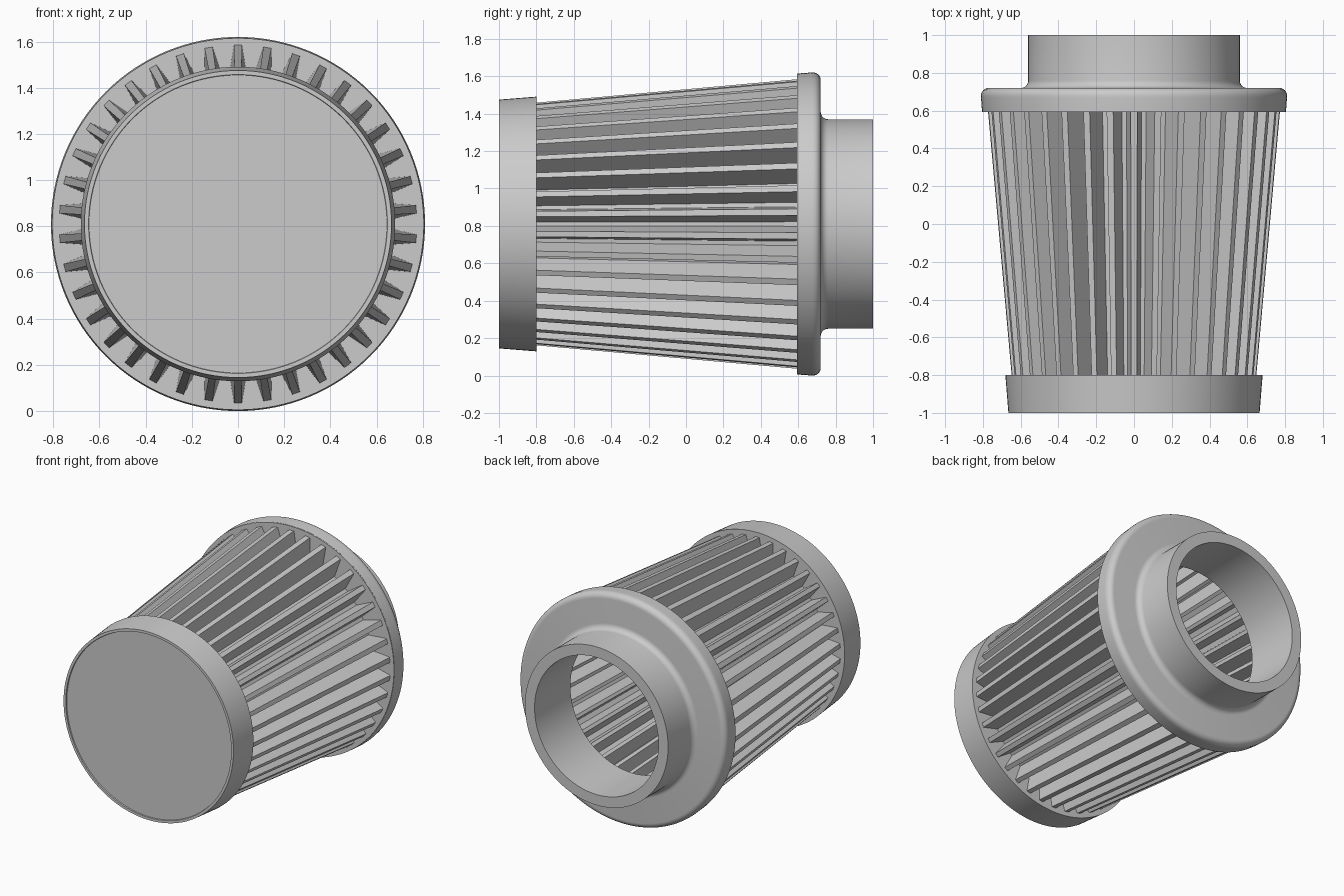
import bpy, bmesh, math
from math import cos, sin, pi, radians

if "Cube" in bpy.data.objects:
    bpy.data.objects.remove(bpy.data.objects["Cube"])

CZ = 0.81      # height of the filter axis
SEG = 128


def finish(name, bm):
    bmesh.ops.recalc_face_normals(bm, faces=bm.faces)
    me = bpy.data.meshes.new(name)
    bm.to_mesh(me)
    bm.free()
    ob = bpy.data.objects.new(name, me)
    bpy.context.collection.objects.link(ob)
    return ob


def arc(cy, cr, rad, a0, a1, n=6):
    """Arc points (y, r) for a lathe profile."""
    return [(cy + rad * cos(radians(a0 + (a1 - a0) * i / n)),
             cr + rad * sin(radians(a0 + (a1 - a0) * i / n))) for i in range(n + 1)]


def lathe(name, profile, closed):
    """Revolve a (y, r) profile around the y axis at height CZ."""
    bm = bmesh.new()
    rings = []
    for y, r in profile:
        if r == 0:
            rings.append([bm.verts.new((0, y, CZ))] * SEG)
        else:
            rings.append([bm.verts.new((r * cos(2 * pi * i / SEG), y, CZ + r * sin(2 * pi * i / SEG)))
                          for i in range(SEG)])
    pairs = list(zip(rings, rings[1:]))
    if closed:
        pairs.append((rings[-1], rings[0]))
    for a, b in pairs:
        for i in range(SEG):
            j = (i + 1) % SEG
            bm.faces.new(list(dict.fromkeys((a[i], a[j], b[j], b[i]))))
    ob = finish(name, bm)
    bpy.context.view_layer.objects.active = ob
    ob.select_set(True)
    bpy.ops.object.shade_smooth_by_angle(angle=radians(35))
    ob.select_set(False)
    return ob


# Closed end cap with a shallow inset disc
lathe("end_cap", [(-0.992, 0), (-0.992, 0.645), (-1.0, 0.647), (-1.0, 0.665),
                  (-0.8, 0.681), (-0.8, 0)], False)

# Rounded flange blending into the open neck
flange = [(0.6, 0.485), (0.6, 0.805), (0.67, 0.81)]
flange += arc(0.68, 0.77, 0.04, 90, 0)
flange += arc(0.76, 0.60, 0.04, 180, 270)
flange += [(1.0, 0.56), (1.0, 0.485)]
lathe("flange_and_neck", flange, True)

# Thin ring where the pleats meet the flange
lathe("flange_lip", [(0.594, 0.775), (0.594, 0.804), (0.605, 0.804), (0.605, 0.775)], True)

# Pleated filter element, tapering towards the end cap
N = 38
STEP = 2 * pi / N
TOP, VALLEY = radians(1.3), radians(1.1)      # half angles of the flats
bm = bmesh.new()
rings = []
for y, r_out in ((-0.81, 0.648), (0.605, 0.775)):
    r_in = r_out * 0.816
    ring = []
    for k in range(N):
        c = pi / 2 + k * STEP
        for a, r in ((c - TOP, r_out), (c + TOP, r_out),
                     (c + STEP / 2 - VALLEY, r_in), (c + STEP / 2 + VALLEY, r_in)):
            ring.append(bm.verts.new((r * cos(a), y, CZ + r * sin(a))))
    rings.append(ring)
for i in range(4 * N):
    j = (i + 1) % (4 * N)
    bm.faces.new((rings[0][i], rings[0][j], rings[1][j], rings[1][i]))
finish("pleated_filter", bm)
